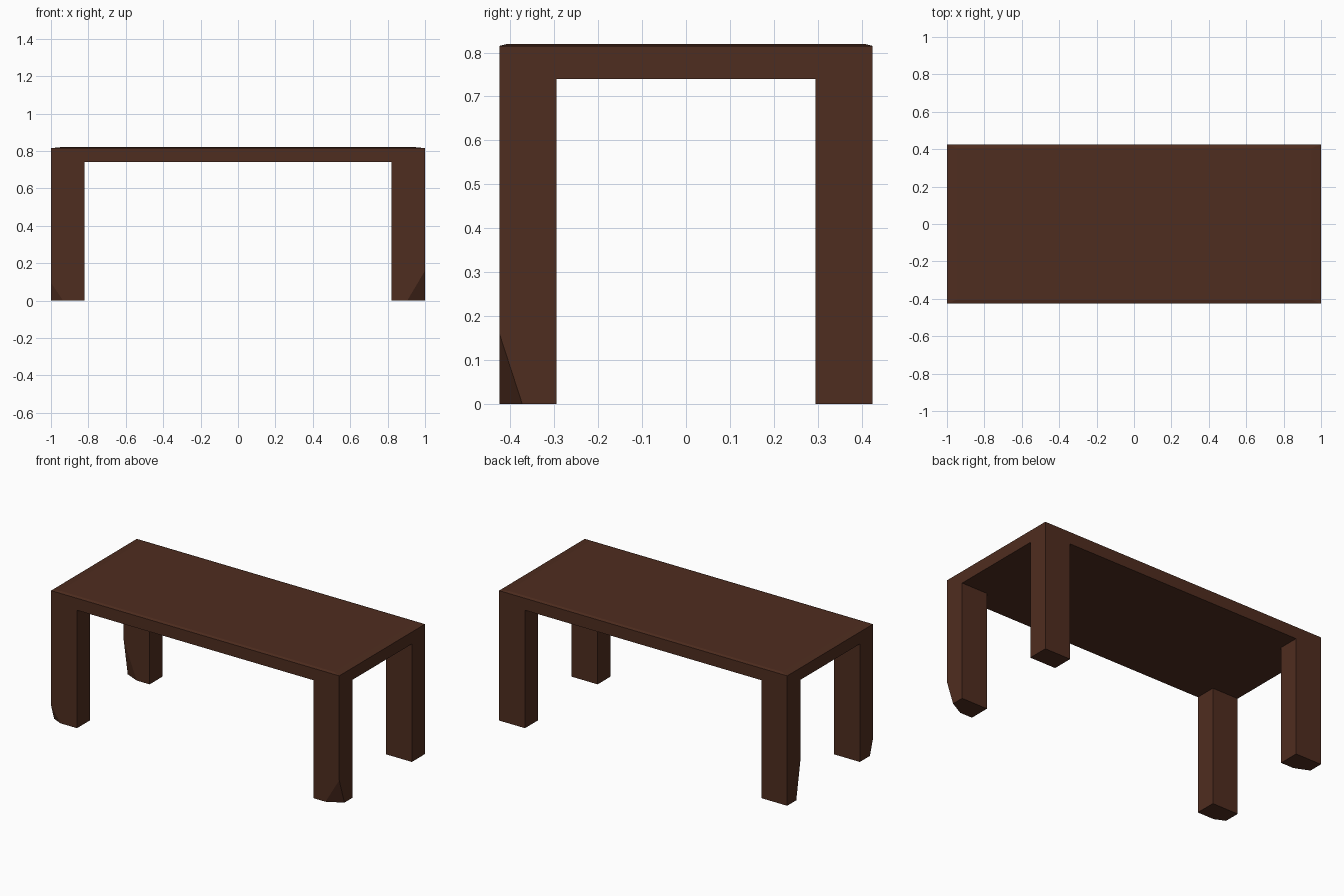
import bpy, bmesh
from mathutils import Vector

if "Cube" in bpy.data.objects:
    bpy.data.objects.remove(bpy.data.objects["Cube"])

HX, HY = 1.0, 0.425            # half length, half depth
Z_UNDER, Z_EDGE, Z_TOP = 0.74, 0.815, 0.82
LEG_X, LEG_Y = 0.18, 0.13      # leg section

wood = bpy.data.materials.new("dark_wood")
wood.diffuse_color = (0.078, 0.026, 0.014, 1)
wood.use_nodes = True
wood.node_tree.nodes["Principled BSDF"].inputs["Base Color"].default_value = wood.diffuse_color


def box(bm, lo, hi):
    verts = bmesh.ops.create_cube(bm, size=1)["verts"]
    for v in verts:
        v.co = Vector([hi[i] if v.co[i] > 0 else lo[i] for i in range(3)])


def finish(bm, name):
    bmesh.ops.recalc_face_normals(bm, faces=bm.faces[:])
    mesh = bpy.data.meshes.new(name)
    bm.to_mesh(mesh)
    bm.free()
    mesh.materials.append(wood)
    obj = bpy.data.objects.new(name, mesh)
    bpy.context.collection.objects.link(obj)


# Table top: slab with a very shallow bevelled upper rim
bm = bmesh.new()
box(bm, (-HX, -HY, Z_UNDER), (HX, HY, Z_EDGE))
bm.normal_update()
top = max(bm.faces, key=lambda f: f.normal.z)
cap = bmesh.ops.extrude_face_region(bm, geom=[top])["geom"]
bm.faces.remove(top)
for v in (g for g in cap if isinstance(g, bmesh.types.BMVert)):
    v.co = Vector((v.co.x * 0.95, v.co.y * 0.955, Z_TOP))
finish(bm, "table_top")


def leg(name, sx, sy, chip=None):
    """Square leg; chip = (corner y, x size, y size, height) slices off one foot corner."""
    bm = bmesh.new()
    xs = sorted((sx * HX, sx * (HX - LEG_X)))
    ys = sorted((sy * HY, sy * (HY - LEG_Y)))
    box(bm, (xs[0], ys[0], 0), (xs[1], ys[1], Z_UNDER))
    if chip:
        cy, dx, dy, dz = chip
        corner = Vector((sx * HX, cy, 0))
        a = corner + Vector((-sx * dx, 0, 0))
        b = corner + Vector((0, dy, 0))
        c = corner + Vector((0, 0, dz))
        n = (b - a).cross(c - a)
        if n.dot(corner - a) < 0:
            n.negate()
        cut = bmesh.ops.bisect_plane(bm, geom=bm.verts[:] + bm.edges[:] + bm.faces[:],
                                     plane_co=a, plane_no=n, clear_outer=True)
        edges = [e for e in cut["geom_cut"] if isinstance(e, bmesh.types.BMEdge)]
        bmesh.ops.holes_fill(bm, edges=edges)
    finish(bm, name)


# Legs: three have one chipped foot corner, the fourth is whole
leg("front_right_leg", 1, -1, (-HY, 0.095, 0.052, 0.16))
leg("front_left_leg", -1, -1, (-HY, 0.065, 0.03, 0.095))
leg("back_left_leg", -1, 1, (HY - LEG_Y, 0.09, 0.04, 0.23))
leg("back_right_leg", 1, 1)
